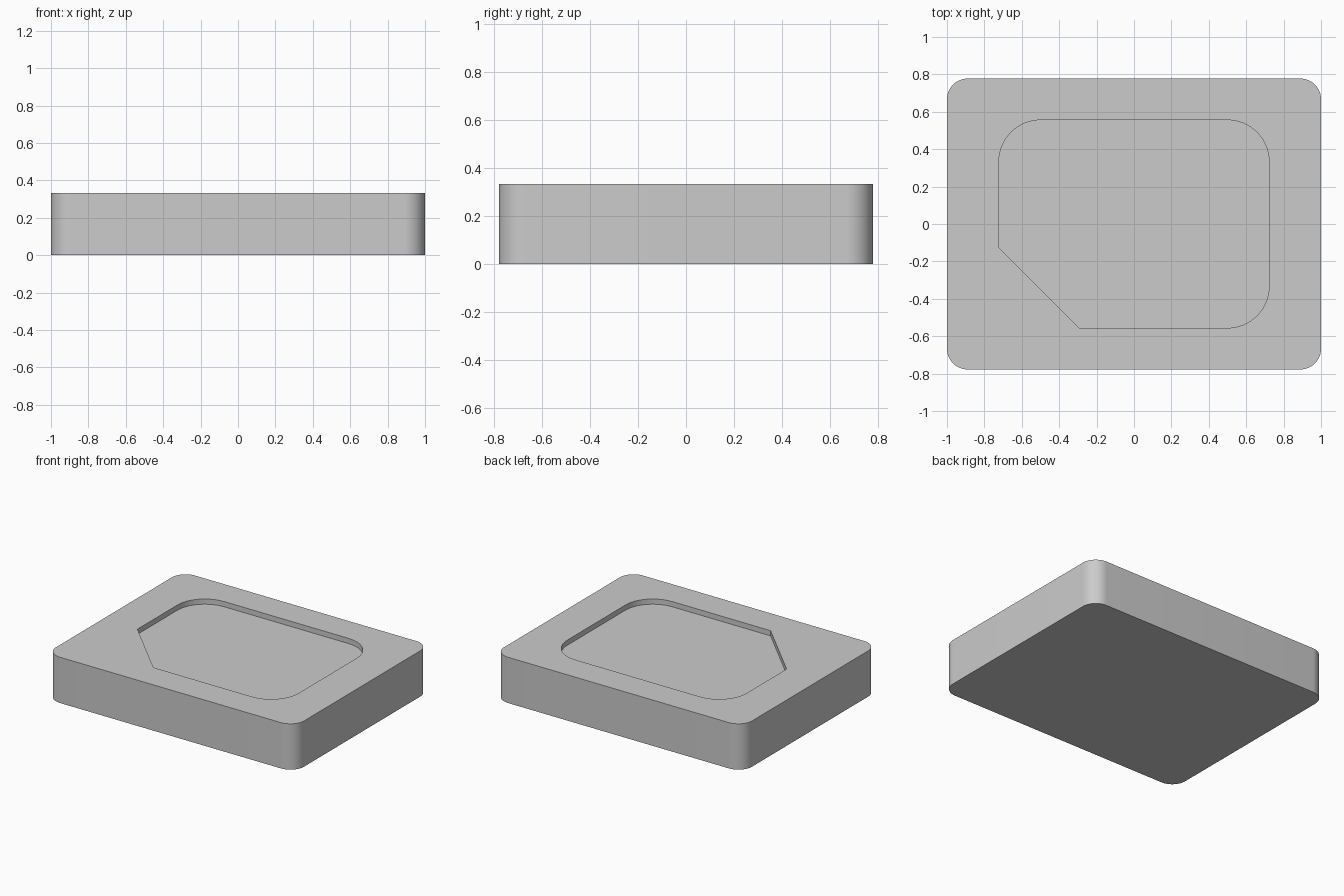
import bpy, bmesh, math

cube = bpy.data.objects.get("Cube")
if cube:
    bpy.data.objects.remove(cube, do_unlink=True)

U = 1 / 9               # design unit
HEIGHT = 3 * U
DEPTH = 0.038           # recess depth
STEPS = 16              # segments per rounded corner

grey = bpy.data.materials.new("plain_grey")
grey.use_nodes = True
colour = (0.6, 0.6, 0.6, 1)
grey.diffuse_color = colour
grey.node_tree.nodes["Principled BSDF"].inputs["Base Color"].default_value = colour


def outline(hx, hy, r, chamfer=0):
    """Rounded rectangle, optionally with its front right corner cut straight."""
    pts = []
    for i, (sx, sy) in enumerate([(1, 1), (-1, 1), (-1, -1), (1, -1)]):
        if chamfer and (sx, sy) == (-1, -1):
            pts += [(-hx, -hy + chamfer), (-hx + chamfer, -hy)]
            continue
        for k in range(STEPS + 1):
            a = (i + k / STEPS) * math.pi / 2
            pts.append((sx * (hx - r) + r * math.cos(a), sy * (hy - r) + r * math.sin(a)))
    return pts


def prism(name, pts, z0, z1):
    bm = bmesh.new()
    base = bm.faces.new([bm.verts.new((x, y, z0)) for x, y in pts])
    top = bmesh.ops.extrude_face_region(bm, geom=[base])["geom"]
    verts = [g for g in top if isinstance(g, bmesh.types.BMVert)]
    bmesh.ops.translate(bm, verts=verts, vec=(0, 0, z1 - z0))
    bmesh.ops.recalc_face_normals(bm, faces=bm.faces)
    mesh = bpy.data.meshes.new(name)
    bm.to_mesh(mesh)
    bm.free()
    mesh.materials.append(grey)
    obj = bpy.data.objects.new(name, mesh)
    bpy.context.collection.objects.link(obj)
    return obj


# Rounded slab and the shape of its shallow recess
slab = prism("recessed_slab", outline(9 * U, 7 * U, U), 0, HEIGHT)
cutter = prism("recess_cutter", outline(6.5 * U, 5 * U, 2 * U, 0.43),
               HEIGHT - DEPTH, HEIGHT + 0.1)
cutter.hide_render = True

# Cut the recess
cut = slab.modifiers.new("recess", "BOOLEAN")
cut.operation = "DIFFERENCE"
cut.solver = "EXACT"
cut.object = cutter
bpy.ops.object.select_all(action="DESELECT")
bpy.context.view_layer.objects.active = slab
slab.select_set(True)
bpy.ops.object.modifier_apply(modifier=cut.name)
bpy.data.objects.remove(cutter, do_unlink=True)

# Smooth rounded corners, sharp edges
bpy.ops.object.shade_smooth_by_angle(angle=math.radians(30))
